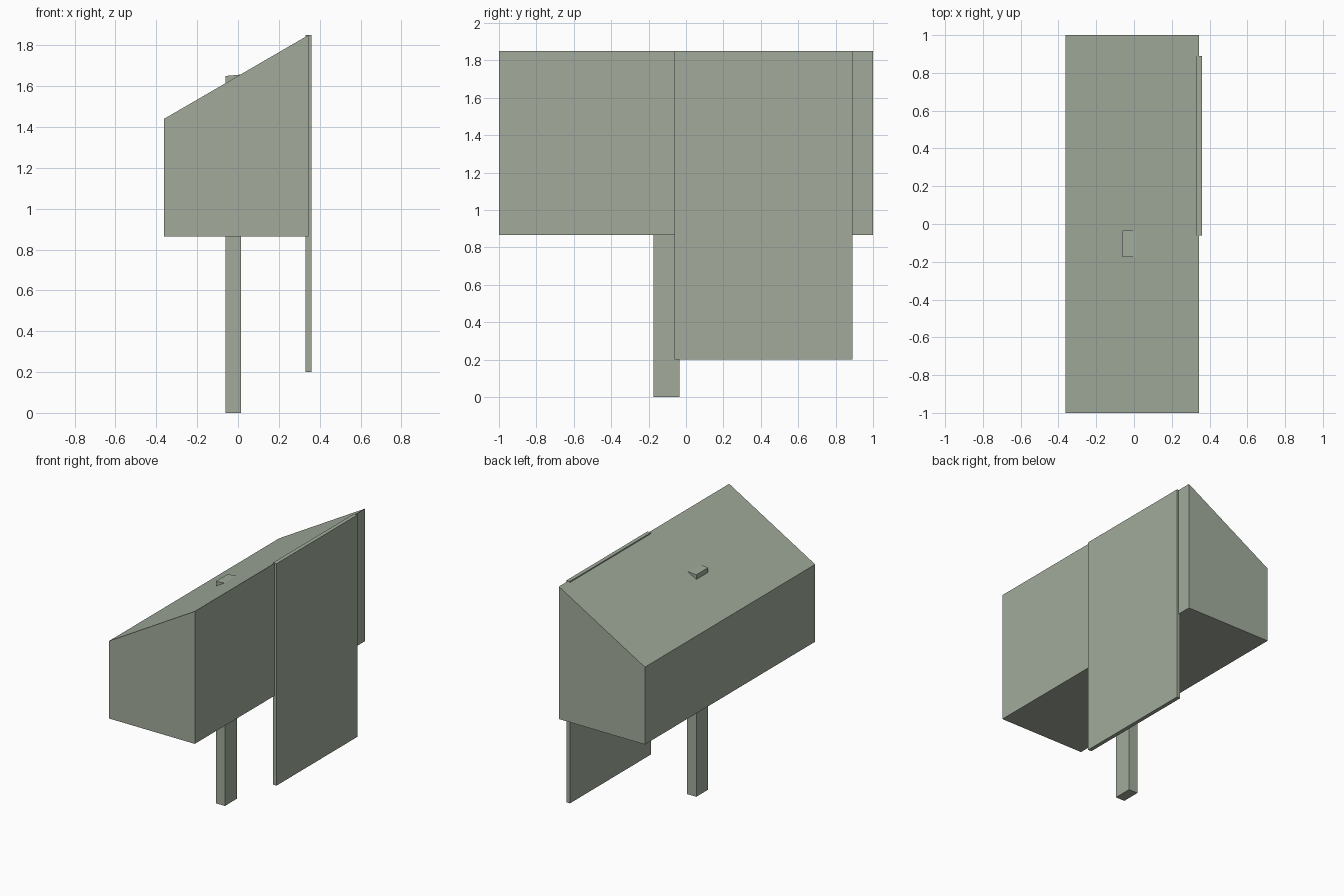
import bpy

cube = bpy.data.objects.get("Cube")
if cube:
    bpy.data.objects.remove(cube, do_unlink=True)

# Single grey-green paint
paint = bpy.data.materials.new("sage_grey")
colour = (0.36, 0.41, 0.33, 1)
paint.diffuse_color = colour
paint.use_nodes = True
paint.node_tree.nodes["Principled BSDF"].inputs["Base Color"].default_value = colour


def prism(name, profile, y0, y1):
    """Extrude a counter-clockwise (x, z) profile from y0 to y1."""
    n = len(profile)
    verts = [(x, y, z) for y in (y0, y1) for x, z in profile]
    faces = [tuple(range(n)), tuple(reversed(range(n, 2 * n)))]
    for i in range(n):
        j = (i + 1) % n
        faces.append((j, i, i + n, j + n))
    mesh = bpy.data.meshes.new(name)
    mesh.from_pydata(verts, [], faces)
    mesh.materials.append(paint)
    obj = bpy.data.objects.new(name, mesh)
    bpy.context.collection.objects.link(obj)
    return obj


def slab(name, x0, x1, y0, y1, z0, z_left, z_right):
    """Box whose top slopes from z_left to z_right across x."""
    return prism(name, [(x0, z0), (x1, z0), (x1, z_right), (x0, z_left)], y0, y1)


# Long housing with a sloping top
slab("housing", -0.362, 0.345, -1, 1, 0.865, 1.44, 1.85)

# Hanging side panel
slab("side_panel", 0.331, 0.36, -0.062, 0.89, 0.2, 1.85, 1.85)

# Support post passing through the housing
slab("support_post", -0.06, 0.015, -0.175, -0.035, 0, 1.65, 1.657)
